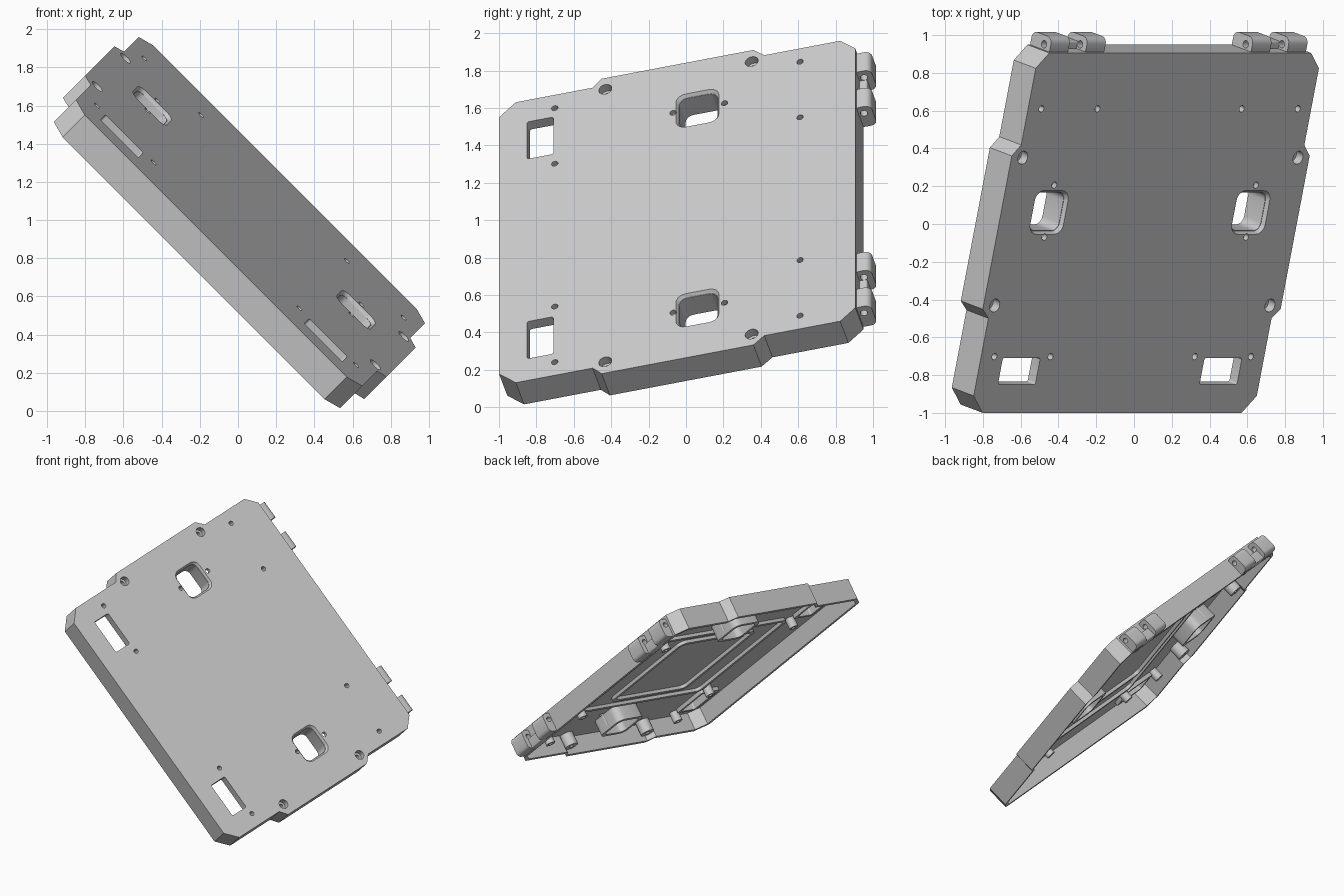
import bpy, bmesh, math
from mathutils import Matrix, Vector

if "Cube" in bpy.data.objects:
    bpy.data.objects.remove(bpy.data.objects["Cube"], do_unlink=True)

grey = bpy.data.materials.new("plain grey")
grey.use_nodes = True
COLOUR = (0.6, 0.6, 0.6, 1)
grey.diffuse_color = COLOUR
grey.node_tree.nodes["Principled BSDF"].inputs["Base Color"].default_value = COLOUR

# Tilted frame: u along the width, v along the depth, w out of the face
TILT = math.radians(15)
R = math.sqrt(0.5)
U = Vector((R, 0, -R))
V = Vector((R * math.sin(TILT), math.cos(TILT), R * math.sin(TILT)))
FRAME = Matrix((U, V, U.cross(V))).transposed().to_4x4()
FRAME.translation = (0, 0, 0.98)

TOP, RIM, FLOOR = 0.10, -0.07, 0.07
SIDE = 0.755                       # windows, collars and hinges are centred here


def prism(bm, pts, a, b, shrink=1.0, centre=(0, 0), along_u=False):
    """Extrude a 2D outline from a to b, optionally scaling the far end."""
    def place(p, t, s):
        x, y = (centre[i] + (p[i] - centre[i]) * s for i in (0, 1))
        return (t, x, y) if along_u else (x, y, t)
    low = [bm.verts.new(place(p, a, 1)) for p in pts]
    high = [bm.verts.new(place(p, b, shrink)) for p in pts]
    faces = [bm.faces.new(low[::-1]), bm.faces.new(high)]
    n = len(pts)
    for i in range(n):
        j = (i + 1) % n
        faces.append(bm.faces.new((low[i], low[j], high[j], high[i])))
    bmesh.ops.recalc_face_normals(bm, faces=faces)


def circle(x, y, r, n=24):
    return [(x + r * math.cos(i * math.tau / n), y + r * math.sin(i * math.tau / n)) for i in range(n)]


def rounded(x, y, w, h, r, n=5):
    pts = []
    for k, (sx, sy) in enumerate(((1, 1), (-1, 1), (-1, -1), (1, -1))):
        for i in range(n + 1):
            t = (k + i / n) * math.pi / 2
            pts.append((x + sx * (w / 2 - r) + r * math.cos(t), y + sy * (h / 2 - r) + r * math.sin(t)))
    return pts


def finish(name, bm):
    me = bpy.data.meshes.new(name)
    bm.to_mesh(me)
    bm.free()
    ob = bpy.data.objects.new(name, me)
    bpy.context.collection.objects.link(ob)
    ob.matrix_world = FRAME
    me.materials.append(grey)
    return ob


def cut(ob, cutter):
    mod = ob.modifiers.new("cut", "BOOLEAN")
    mod.operation, mod.solver, mod.object = "DIFFERENCE", "EXACT", cutter
    mod.use_self = True
    graph = bpy.context.evaluated_depsgraph_get()
    me = bpy.data.meshes.new_from_object(ob.evaluated_get(graph))
    ob.modifiers.clear()
    ob.data = me


def outline(d):
    """Cover outline with clipped corners and side bulges, inset by d."""
    half = [(0.97 - 0.4 * d, -1.008 + d), (1.06 - d, -0.915 + 0.4 * d), (1.06 - d, -0.49),
            (1.115 - d, -0.44), (1.115 - d, 0.40), (1.06 - d, 0.46),
            (1.06 - d, 0.88 - 0.4 * d), (0.98 - 0.4 * d, 0.964 - d)]
    return half + [(-x, y) for x, y in reversed(half)]


# Hole layout
bolts = [(s * 1.03, v) for s in (-1, 1) for v in (-0.42, 0.39)]
screws = [(s * u, v) for s in (-1, 1) for u in (0.54, 0.96) for v in (-0.70, 0.658)]
pins = [(s * SIDE, v) for s in (-1, 1) for v in (-0.045, 0.24)]

# Cutters
bm = bmesh.new()
prism(bm, outline(0.03), RIM - 0.05, FLOOR)
cavity = finish("cavity_cutter", bm)

bm = bmesh.new()
for x, y in bolts:
    prism(bm, circle(x, y, 0.036), TOP - 0.05, TOP + 0.05)
    prism(bm, circle(x, y, 0.02), RIM - 0.1, TOP - 0.03)
for x, y in screws + pins:
    prism(bm, circle(x, y, 0.018, 16), -0.02, TOP + 0.05)
for s in (-1, 1):
    prism(bm, rounded(s * SIDE, -0.78, 0.28, 0.145, 0.012), RIM - 0.1, TOP + 0.05)
    prism(bm, rounded(s * SIDE, 0.09, 0.22, 0.21, 0.045), RIM - 0.1, TOP + 0.05)
    prism(bm, rounded(s * SIDE, 0.09, 0.25, 0.24, 0.055), TOP + 0.001, TOP - 0.02, 0.9, (s * SIDE, 0.09))
holes = finish("hole_cutter", bm)

# Tray-shaped cover
bm = bmesh.new()
prism(bm, outline(0), RIM, TOP)
cover = finish("cover_shell", bm)
cut(cover, cavity)
cut(cover, holes)

# Bosses under the bolts and screws
bm = bmesh.new()
for x, y in bolts:
    prism(bm, circle(x, y, 0.053), -0.03, FLOOR + 0.005)
for x, y in screws:
    prism(bm, circle(x, y, 0.036), -0.01, FLOOR + 0.005)
bosses = finish("screw_bosses", bm)
cut(bosses, holes)

# Collars behind the rounded windows and frames behind the square ones
bm = bmesh.new()
for s in (-1, 1):
    prism(bm, rounded(s * SIDE, 0.09, 0.28, 0.27, 0.06), -0.05, FLOOR + 0.005)
    prism(bm, rounded(s * SIDE, -0.78, 0.33, 0.195, 0.02), 0.04, FLOOR + 0.005)
collars = finish("window_collars", bm)
cut(collars, holes)

# Stiffening ribs on the inside
bm = bmesh.new()
for w, h, r in ((0.94, 0.8, 0.05), (1.16, 1.3, 0.06)):
    prism(bm, rounded(0, 0, w, h, r), 0.045, FLOOR + 0.005)
ribs = finish("inner_ribs", bm)
bm = bmesh.new()
prism(bm, rounded(0, 0, 0.88, 0.74, 0.03), 0, TOP)
rib_core = finish("rib_cutter", bm)
bm = bmesh.new()
prism(bm, rounded(0, 0, 1.10, 1.24, 0.04), 0, TOP)
prism(bm, rounded(0, 0, 0.94, 0.8, 0.05), -0.01, TOP + 0.01)
bpy.data.objects.remove(ribs, do_unlink=True)
bm.free()
for name, w, h in (("inner_rib", 0.94, 0.8), ("outer_rib", 1.16, 1.3)):
    bm = bmesh.new()
    prism(bm, rounded(0, 0, w, h, 0.06), 0.045, FLOOR + 0.005)
    rib = finish(name, bm)
    bm = bmesh.new()
    prism(bm, rounded(0, 0, w - 0.06, h - 0.06, 0.04), 0, TOP)
    core = finish("rib_core", bm)
    cut(rib, core)
    bpy.data.objects.remove(core, do_unlink=True)

# Hinge knuckles on the back edge
bm = bmesh.new()
for s in (-1, 1):
    prism(bm, circle(0.993, 0.03, 0.02, 16), s * SIDE - 0.3, s * SIDE + 0.3, along_u=True)
bore = finish("bore_cutter", bm)
bm = bmesh.new()
for s in (-1, 1):
    for k in (-1, 1):
        mid = s * SIDE + k * 0.135
        prism(bm, rounded(0.992, 0.005, 0.1, 0.15, 0.035), mid - 0.07, mid + 0.07, along_u=True)
knuckles = finish("hinge_knuckles", bm)
cut(knuckles, bore)
bm = bmesh.new()
for s in (-1, 1):
    prism(bm, rounded(0.975, -0.03, 0.06, 0.08, 0.01), s * SIDE - 0.07, s * SIDE + 0.07, along_u=True)
finish("hinge_webs", bm)

for helper in (cavity, holes, bore, rib_core):
    bpy.data.objects.remove(helper, do_unlink=True)

# Smooth round surfaces, keep edges crisp
for ob in bpy.context.collection.objects:
    ob.select_set(ob.type == "MESH")
    if ob.type == "MESH":
        bpy.context.view_layer.objects.active = ob
bpy.ops.object.shade_smooth_by_angle(angle=math.radians(30))
